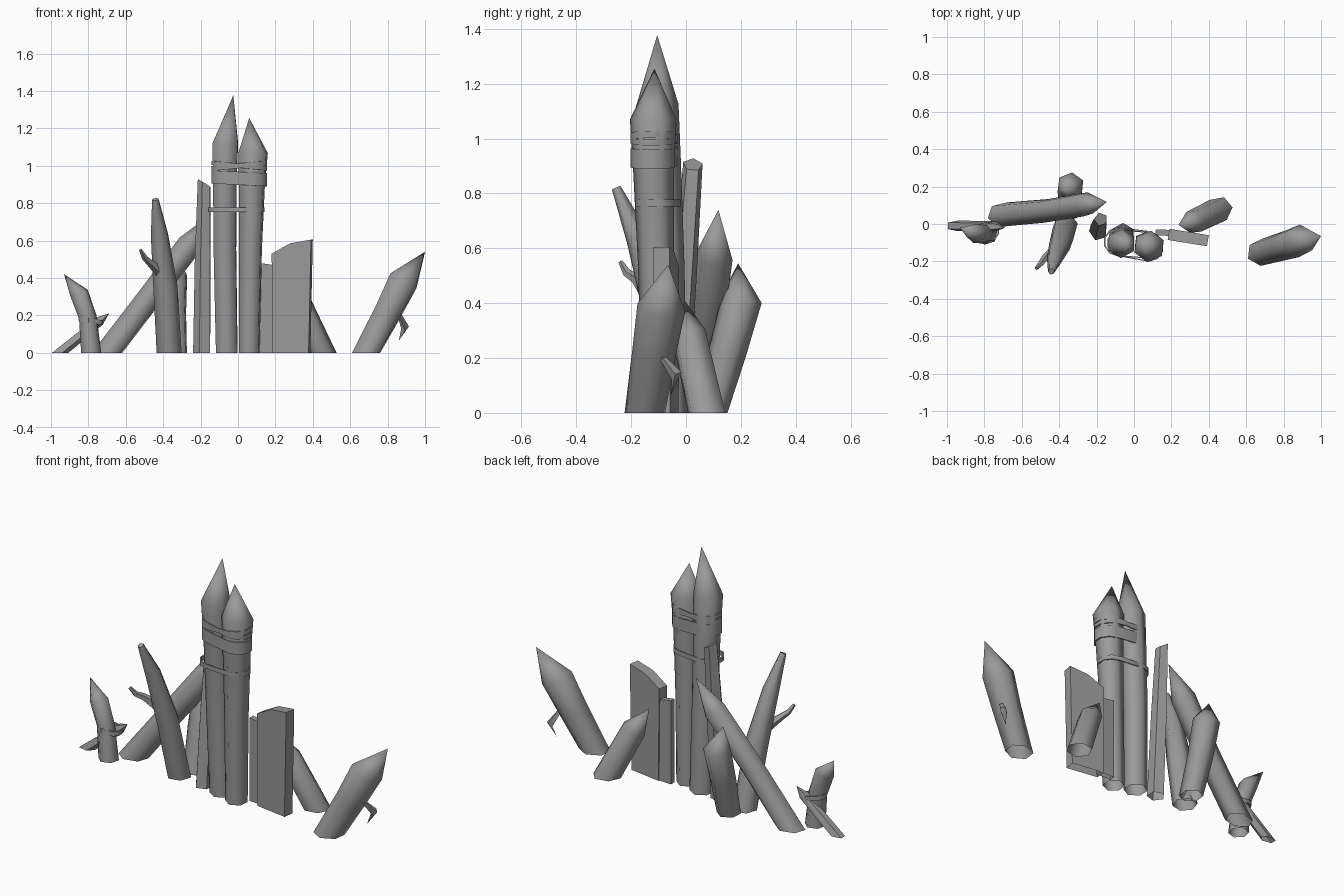
import bpy, bmesh, math
from mathutils import Vector

if "Cube" in bpy.data.objects:
    bpy.data.objects.remove(bpy.data.objects["Cube"])

grey = bpy.data.materials.new("dark_grey_wood")
grey.diffuse_color = (0.32, 0.32, 0.32, 1)
grey.use_nodes = True
grey.node_tree.nodes["Principled BSDF"].inputs["Base Color"].default_value = grey.diffuse_color


def finish(name, bm, angle=65):
    """Orient faces, open the hidden underside and make a shaded object."""
    bmesh.ops.recalc_face_normals(bm, faces=bm.faces)
    under = [f for f in bm.faces if all(abs(v.co.z) < 1e-5 for v in f.verts)]
    bmesh.ops.delete(bm, geom=under, context='FACES_ONLY')
    me = bpy.data.meshes.new(name)
    bm.to_mesh(me)
    bm.free()
    me.materials.append(grey)
    ob = bpy.data.objects.new(name, me)
    bpy.context.collection.objects.link(ob)
    bpy.ops.object.select_all(action='DESELECT')
    ob.select_set(True)
    bpy.context.view_layer.objects.active = ob
    bpy.ops.object.shade_smooth_by_angle(angle=math.radians(angle))
    return ob


def log(name, stations, tip=None, sides=6, turn=0.0):
    """Faceted log through (x, y, z, radius) stations; base is cut flat on the ground."""
    bm = bmesh.new()
    pts = [Vector(s[:3]) for s in stations]
    rings = []
    for i, (c, s) in enumerate(zip(pts, stations)):
        d = (pts[min(i + 1, len(pts) - 1)] - pts[max(i - 1, 0)]).normalized()
        ref = Vector((1, 0, 0)) if abs(d.x) < 0.9 else Vector((0, 1, 0))
        u = (ref - d * ref.dot(d)).normalized()
        v = d.cross(u)
        ring = []
        for k in range(sides):
            a = turn + 2 * math.pi * k / sides
            p = c + (u * math.cos(a) + v * math.sin(a)) * s[3]
            if i == 0 and c.z == 0:
                p -= d * (p.z / d.z)
            ring.append(bm.verts.new(p))
        rings.append(ring)
    for a, b in zip(rings, rings[1:]):
        for k in range(sides):
            n = (k + 1) % sides
            bm.faces.new((a[k], a[n], b[n], b[k]))
    bm.faces.new(rings[0])
    if tip:
        t = bm.verts.new(tip)
        for k in range(sides):
            bm.faces.new((rings[-1][k], rings[-1][(k + 1) % sides], t))
    else:
        bm.faces.new(rings[-1])
    return finish(name, bm)


def band(name, circles, z_left, z_right, height, thick=0.008, n=6):
    """Tilted ribbon wrapped around one or two (x, y, r) posts."""
    (xa, ya, ra), (xb, yb, rb) = circles[0], circles[-1]
    loop = [(xb + rb * math.cos(a), yb + rb * math.sin(a))
            for a in [math.pi * (k / (n - 1) - 0.5) for k in range(n)]]
    loop += [(xa + ra * math.cos(a), ya + ra * math.sin(a))
             for a in [math.pi * (k / (n - 1) + 0.5) for k in range(n)]]
    x0, x1 = xa - ra, xb + rb
    cx, cy = (xa + xb) / 2, (ya + yb) / 2
    bm = bmesh.new()
    rows = []
    for x, y in loop:
        z = z_left + (z_right - z_left) * (x - x0) / (x1 - x0)
        d = Vector((cx - x, cy - y, 0)).normalized() * thick
        rows.append([bm.verts.new(p) for p in (
            (x, y, z - height / 2), (x, y, z + height / 2),
            (x + d.x, y + d.y, z + height / 2), (x + d.x, y + d.y, z - height / 2))])
    for a, b in zip(rows, rows[1:] + rows[:1]):
        for k in range(4):
            bm.faces.new((a[k], b[k], b[(k + 1) % 4], a[(k + 1) % 4]))
    return finish(name, bm, 40)


def plank(name, outline, origin, yaw, thick):
    """Upright board: (x, z) outline extruded, turned about its left edge."""
    bm = bmesh.new()
    c, s = math.cos(yaw), math.sin(yaw)
    f = bm.faces.new([bm.verts.new((origin[0] + x * c, origin[1] + x * s, z)) for x, z in outline])
    ext = bmesh.ops.extrude_face_region(bm, geom=[f])
    verts = [g for g in ext['geom'] if isinstance(g, bmesh.types.BMVert)]
    bmesh.ops.translate(bm, verts=verts, vec=(-s * thick, c * thick, 0))
    return finish(name, bm, 20)


# Twin tall stakes in the middle
log("tall_stake_left", [(-0.06, -0.06, 0, 0.066), (-0.07, -0.075, 0.55, 0.069),
                        (-0.07, -0.09, 0.9, 0.072), (-0.068, -0.105, 1.12, 0.078)],
    tip=(-0.025, -0.105, 1.377), turn=0.5)
log("tall_stake_right", [(0.06, -0.10, 0, 0.06), (0.067, -0.11, 0.55, 0.066),
                         (0.074, -0.118, 0.88, 0.075), (0.081, -0.12, 1.07, 0.085)],
    tip=(0.06, -0.115, 1.255), turn=0.4)

# Bindings around the twin stakes
pair = [(-0.073, -0.102, 0.072), (0.08, -0.122, 0.08)]
band("binding_top_a", pair, 1.015, 0.985, 0.022)
band("binding_top_b", pair, 0.985, 1.015, 0.026)
band("binding_wide", pair, 0.94, 0.925, 0.07)
band("binding_low", [(-0.085, -0.095, 0.078), (0.07, -0.11, 0.074)], 0.765, 0.765, 0.026)

# Slim post beside them, with slanted top
slim = log("slim_post", [(-0.19, -0.04, 0, 0.05), (-0.185, -0.005, 0.5, 0.046),
                         (-0.178, 0.025, 0.905, 0.037)], sides=5, turn=0.6)
for v in slim.data.vertices:
    if v.co.z > 0.8:
        v.co.z -= (v.co.x + 0.178) * 0.6

# Long beam leaning in from the left
log("leaning_beam", [(-0.70, 0.05, 0, 0.067), (-0.47, 0.07, 0.30, 0.066),
                     (-0.26, 0.105, 0.575, 0.068)],
    tip=(-0.145, 0.118, 0.74), turn=0.3)

# Forked stake leaning forward
log("forked_stake", [(-0.368, -0.01, 0, 0.068), (-0.388, -0.09, 0.35, 0.066),
                     (-0.42, -0.172, 0.63, 0.047), (-0.442, -0.254, 0.82, 0.018)], turn=0.2)
log("forked_stake_branch", [(-0.40, -0.125, 0.42, 0.035), (-0.475, -0.18, 0.487, 0.02),
                            (-0.50, -0.215, 0.51, 0.016), (-0.522, -0.238, 0.55, 0.009)], sides=5)

# Short stake leaning back
log("rear_stake", [(-0.332, 0.085, 0, 0.064), (-0.342, 0.15, 0.22, 0.07),
                   (-0.34, 0.205, 0.42, 0.074)],
    tip=(-0.37, 0.19, 0.545), turn=0.4)

# Small bound stake at far left, with crossing stick
log("small_stake", [(-0.785, -0.055, 0, 0.056), (-0.803, -0.055, 0.19, 0.05),
                    (-0.85, -0.05, 0.32, 0.052)], tip=(-0.93, -0.02, 0.42), turn=0.3)
log("crossing_stick", [(-0.955, -0.01, 0, 0.03), (-0.74, -0.012, 0.172, 0.028)],
    tip=(-0.69, -0.02, 0.21), sides=5)
band("small_stake_binding", [(-0.80, -0.048, 0.055), (-0.77, -0.04, 0.05)], 0.185, 0.16, 0.026)

# Boards to the right of the twin stakes
plank("wide_board", [(0.005, 0), (0.20, 0), (0.213, 0.605), (0.10, 0.585), (0.0, 0.53)],
      (0.18, -0.085), -0.16, 0.06)
plank("narrow_board", [(0, 0), (0.10, 0), (0.10, 0.465), (0.0, 0.48)],
      (0.115, -0.06), -0.05, 0.032)

# Short log leaning against the back of the boards
log("right_prop", [(0.45, 0.075, 0, 0.07), (0.32, 0.012, 0.28, 0.066)],
    tip=(0.238, -0.005, 0.41), turn=0.2)

# Outlying stake at far right, with a broken twig
log("outer_stake", [(0.685, -0.15, 0, 0.073), (0.80, -0.117, 0.215, 0.08),
                    (0.885, -0.09, 0.385, 0.088)], tip=(1.0, -0.065, 0.54), turn=0.5)
log("outer_twig", [(0.865, -0.085, 0.20, 0.012), (0.893, -0.035, 0.135, 0.022)],
    tip=(0.86, -0.055, 0.065), sides=4)
